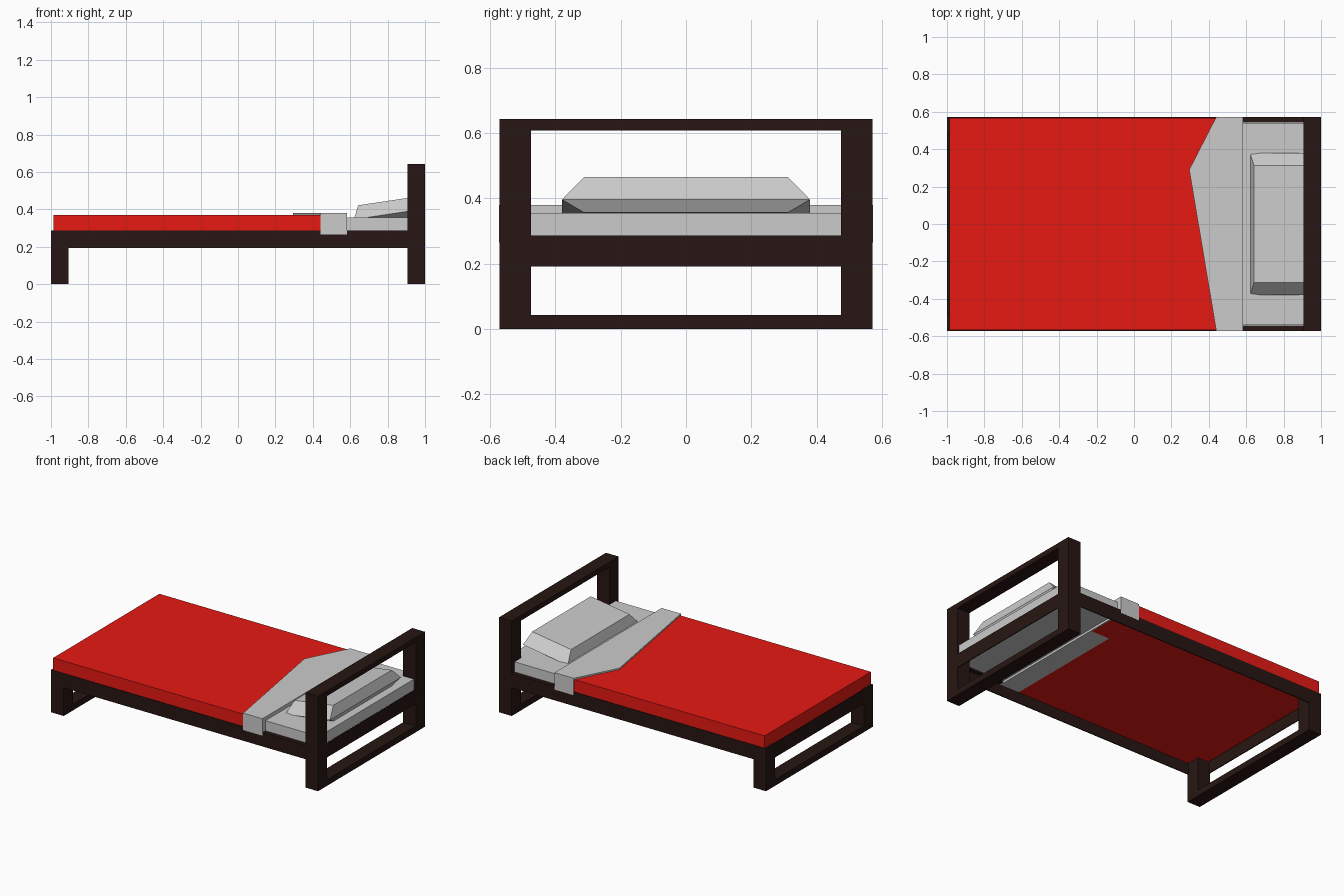
import bpy, bmesh
from mathutils import Matrix

if "Cube" in bpy.data.objects:
    bpy.data.objects.remove(bpy.data.objects["Cube"])


def material(name, color):
    m = bpy.data.materials.new(name)
    m.diffuse_color = (*color, 1)
    m.use_nodes = True
    m.node_tree.nodes["Principled BSDF"].inputs["Base Color"].default_value = m.diffuse_color
    return m


wood = material("dark_wood", (0.02, 0.008, 0.0065))
red = material("red_cloth", (0.8, 0.01, 0.007))


def finish(name, bm, mat=None):
    bmesh.ops.recalc_face_normals(bm, faces=bm.faces)
    me = bpy.data.meshes.new(name)
    bm.to_mesh(me)
    bm.free()
    ob = bpy.data.objects.new(name, me)
    bpy.context.collection.objects.link(ob)
    if mat:
        me.materials.append(mat)
    return ob


def prism(name, outline, z, mat=None):
    """Upright slab with the given plan outline."""
    bm = bmesh.new()
    low, high = ([bm.verts.new((x, y, h)) for x, y in outline] for h in z)
    loft(bm, low, high)
    bm.faces.new(low[::-1])
    bm.faces.new(high)
    return finish(name, bm, mat)


def box(name, x, y, z, mat=None):
    return prism(name, [(x[0], y[0]), (x[1], y[0]), (x[1], y[1]), (x[0], y[1])], z, mat)


def loft(bm, a, b):
    """Side walls between two rings of vertices."""
    n = len(a)
    for i in range(n):
        j = (i + 1) % n
        bm.faces.new((a[i], a[j], b[j], b[i]))


# Head and foot frames: two posts, a base rail and a top rail
W, P = 0.572, 0.475
Z0, Z1, T = 0.192, 0.287, 0.006
for end, x, top in (("head", (0.905, 1.0), 0.643), ("foot", (-1.0, -0.905), Z1)):
    box(end + "_post_front", x, (-W, -P), (0, top), wood)
    box(end + "_post_back", x, (P, W), (0, top), wood)
    box(end + "_base_rail", x, (-P, P), (0, 0.042), wood)
box("head_top_rail", (0.905, 1.0), (-P, P), (0.608, 0.643), wood)

# Thin boards around the mattress, with a ledge along the head end
box("head_board_rail", (1 - T, 1), (-P, P), (Z0, Z1), wood)
box("foot_board_rail", (-1, -1 + T), (-P, P), (Z0, Z1), wood)
for side, s in (("front", -1), ("back", 1)):
    box("side_rail_" + side, (-0.905, 0.905), sorted((s * W, s * (W - T))), (Z0, Z1), wood)
    box("ledge_" + side, (0.58, 0.905), sorted((s * (W - T), s * 0.542)), (0.27, Z1), wood)

# Mattress end and red blanket
box("mattress", (0.58, 0.985), (-0.541, 0.541), (0.28, 0.355))
box("blanket", (-0.987, 0.442), (-0.568, 0.568), (0.267, 0.37), red)
box("blanket_tuck", (0.442, 0.575), (0.29, 0.568), (0.264, 0.37), red)

# Folded sheet: band across the bed, and a flap pulled out to a point on top
box("sheet_band", (0.44, 0.584), (-0.573, 0.573), (0.265, 0.375))
prism("sheet_flap", [(0.44, -0.573), (0.584, -0.573), (0.584, 0.573), (0.44, 0.573), (0.295, 0.29)],
      (0.369, 0.38))

# Pillow: tilted block, widest at its middle edge loop
bm = bmesh.new()
rings = []
for z, inx, iny in ((-0.036, 0.022, 0.067), (0, 0, 0), (0.072, 0.022, 0.067)):
    x0, x1, y = 0.62 + inx, 0.955 - inx, 0.38 - iny
    rings.append([bm.verts.new((a, b, z)) for a, b in ((x0, -y), (x1, -y), (x1, y), (x0, y))])
for a, b in zip(rings, rings[1:]):
    loft(bm, a, b)
bm.faces.new(rings[0])
bm.faces.new(rings[-1])
shear = Matrix.Identity(4)
shear[2][0], shear[2][3] = 0.15, 0.346 - 0.62 * 0.15
bmesh.ops.transform(bm, matrix=shear, verts=bm.verts)
finish("pillow", bm)
